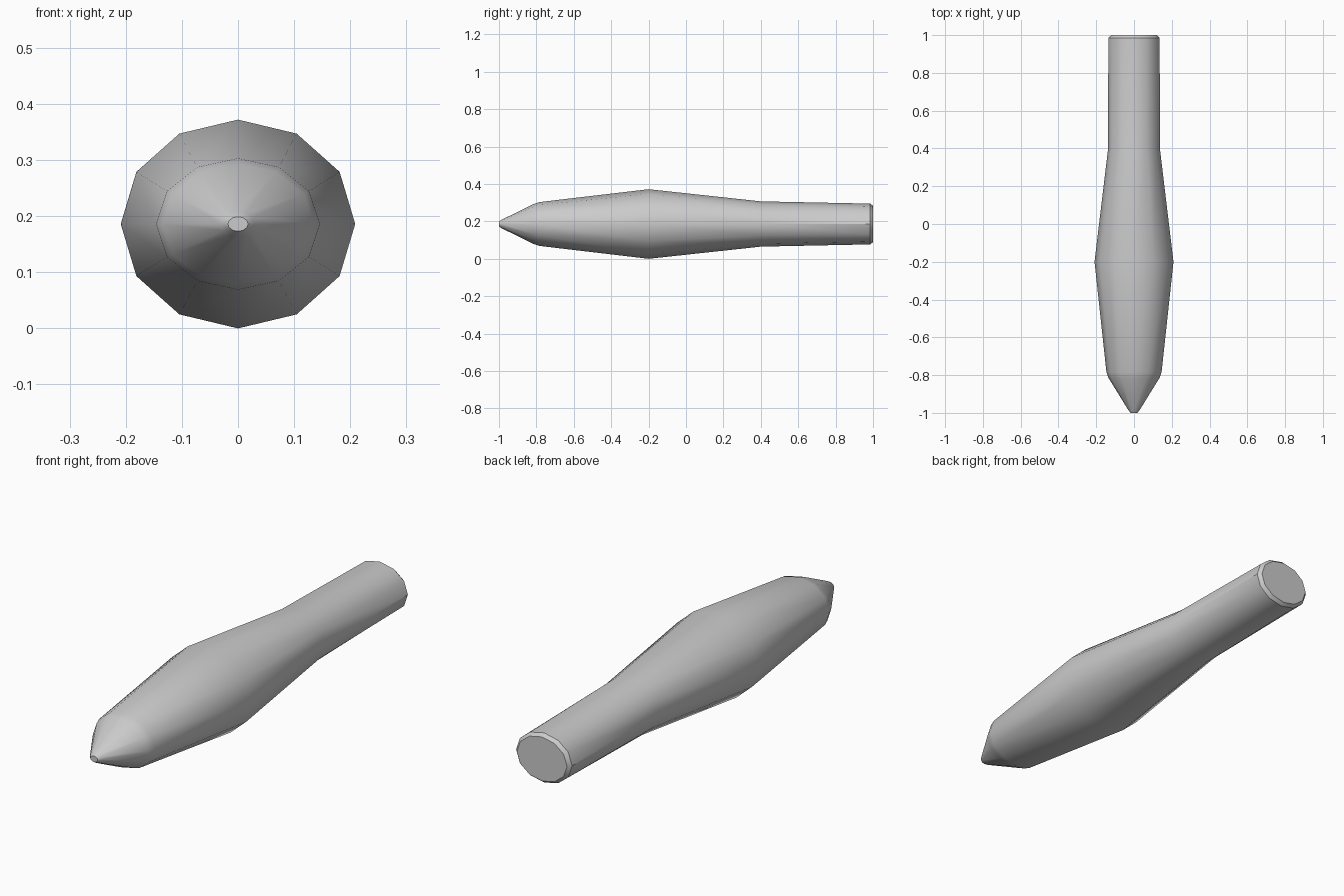
import bpy, bmesh, math

if "Cube" in bpy.data.objects:
    bpy.data.objects.remove(bpy.data.objects["Cube"])

SIDES = 12
CENTRE_Z = 0.186

# Oval stations along the length: y, half width, half height
STATIONS = [
    (-1.00, 0.018, 0.013),   # blunt tip
    (-0.985, 0.030, 0.023),
    (-0.815, 0.135, 0.107),  # softened nose shoulder
    (-0.785, 0.146, 0.117),
    (-0.20, 0.209, 0.186),   # widest part
    (0.40, 0.137, 0.121),    # start of the handle
    (0.985, 0.136, 0.109),
    (1.00, 0.122, 0.097),    # chamfered butt
]


def ring(bm, y, rx, rz):
    return [bm.verts.new((rx * math.sin(2 * math.pi * i / SIDES), y,
                          CENTRE_Z + rz * math.cos(2 * math.pi * i / SIDES)))
            for i in range(SIDES)]


# Tapered body lofted through the oval stations
bm = bmesh.new()
rings = [ring(bm, *s) for s in STATIONS]
for a, b in zip(rings, rings[1:]):
    for i in range(SIDES):
        j = (i + 1) % SIDES
        bm.faces.new((a[i], a[j], b[j], b[i]))

# Flat end caps
bm.faces.new(rings[0])
bm.faces.new(rings[-1])
bmesh.ops.recalc_face_normals(bm, faces=bm.faces)

mesh = bpy.data.meshes.new("tapered_body")
bm.to_mesh(mesh)
bm.free()
body = bpy.data.objects.new("tapered_body", mesh)
bpy.context.collection.objects.link(body)

# Smooth sides, crisp butt
bpy.context.view_layer.objects.active = body
body.select_set(True)
bpy.ops.object.shade_smooth_by_angle(angle=math.radians(35))
